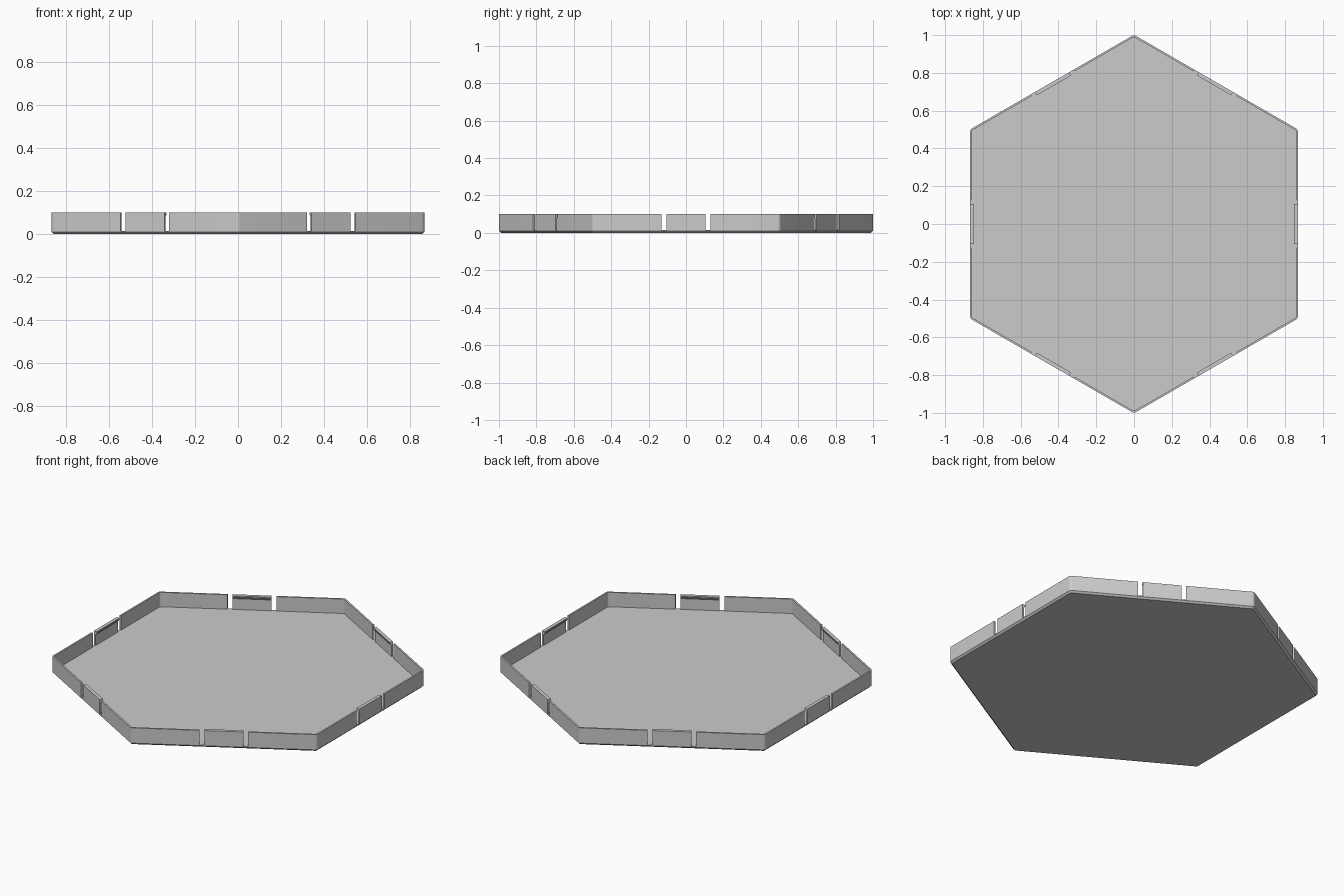
import bpy, bmesh, math
from mathutils import Vector, Matrix

if "Cube" in bpy.data.objects:
    bpy.data.objects.remove(bpy.data.objects["Cube"], do_unlink=True)

APOTHEM, RADIUS, WALL = 0.8675, 0.02, 0.01
FLOOR, TOP, CHAMFER = 0.015, 0.1, 0.01
TAB, GAP = 0.105, 0.131
SEGMENTS = 5

grey = bpy.data.materials.new("plain grey")
grey.use_nodes = True
colour = (0.6, 0.6, 0.6, 1)
grey.diffuse_color = colour
grey.node_tree.nodes["Principled BSDF"].inputs["Base Color"].default_value = colour


def make(name, bm, matrix=None):
    bmesh.ops.recalc_face_normals(bm, faces=bm.faces)
    if matrix:
        bm.transform(matrix)
    mesh = bpy.data.meshes.new(name)
    bm.to_mesh(mesh)
    bm.free()
    mesh.materials.append(grey)
    obj = bpy.data.objects.new(name, mesh)
    bpy.context.collection.objects.link(obj)
    bpy.ops.object.select_all(action="DESELECT")
    obj.select_set(True)
    bpy.context.view_layer.objects.active = obj
    bpy.ops.object.shade_smooth_by_angle(angle=math.radians(25))
    return obj


def corner(index, inset):
    """Rounded corner of the hexagon, moved inwards by inset."""
    middle = math.radians(30 + 60 * index)
    reach = (APOTHEM - RADIUS) / math.cos(math.radians(30))
    centre = Vector((math.cos(middle), math.sin(middle))) * reach
    r = RADIUS - inset
    angles = [middle + math.radians(60) * (s / SEGMENTS - 0.5) for s in range(SEGMENTS + 1)]
    return [centre + Vector((math.cos(a), math.sin(a))) * r for a in angles]


def side_point(side, inset, along):
    a = math.radians(60 * side)
    return Matrix.Rotation(a, 2) @ Vector((APOTHEM - inset, along))


# Floor plate with a chamfered lower edge
bm = bmesh.new()
rings = []
for inset, z in ((CHAMFER, 0), (0, CHAMFER), (0, FLOOR)):
    outline = [p for i in range(6) for p in corner(i, inset)]
    rings.append([bm.verts.new((p.x, p.y, z)) for p in outline])
for low, high in zip(rings, rings[1:]):
    for i in range(len(low)):
        j = (i + 1) % len(low)
        bm.faces.new((low[i], low[j], high[j], high[i]))
bm.faces.new(rings[0][::-1])
bm.faces.new(rings[-1])
make("floor_plate", bm)

# Corner walls, each running between two slots
for i in range(6):
    bm = bmesh.new()
    paths = []
    for inset in (0, WALL):
        path = [side_point(i, inset, GAP)] + corner(i, inset) + [side_point(i + 1, inset, -GAP)]
        paths.append([[bm.verts.new((p.x, p.y, z)) for p in path] for z in (FLOOR, TOP)])
    (out_low, out_top), (in_low, in_top) = paths
    for a, b in ((out_low, out_top), (out_top, in_top), (in_top, in_low)):
        for k in range(len(a) - 1):
            bm.faces.new((a[k], a[k + 1], b[k + 1], b[k]))
    for k in (0, -1):
        bm.faces.new((out_low[k], out_top[k], in_top[k], in_low[k]))
    make(f"corner_wall_{i + 1}", bm)

# Spring tabs with a snap lip on the inner top edge
profile = [(0, FLOOR), (0, TOP), (0.02, TOP), (0.02, TOP - 0.007),
           (WALL, TOP - 0.021), (WALL, FLOOR)]
for i in range(6):
    bm = bmesh.new()
    ends = [[bm.verts.new((APOTHEM - d, y, z)) for d, z in profile] for y in (-TAB, TAB)]
    for k in range(len(profile) - 1):
        bm.faces.new((ends[0][k], ends[0][k + 1], ends[1][k + 1], ends[1][k]))
    for end in ends:
        bm.faces.new(end)
    make(f"snap_tab_{i + 1}", bm, Matrix.Rotation(math.radians(60 * i), 4, "Z"))
